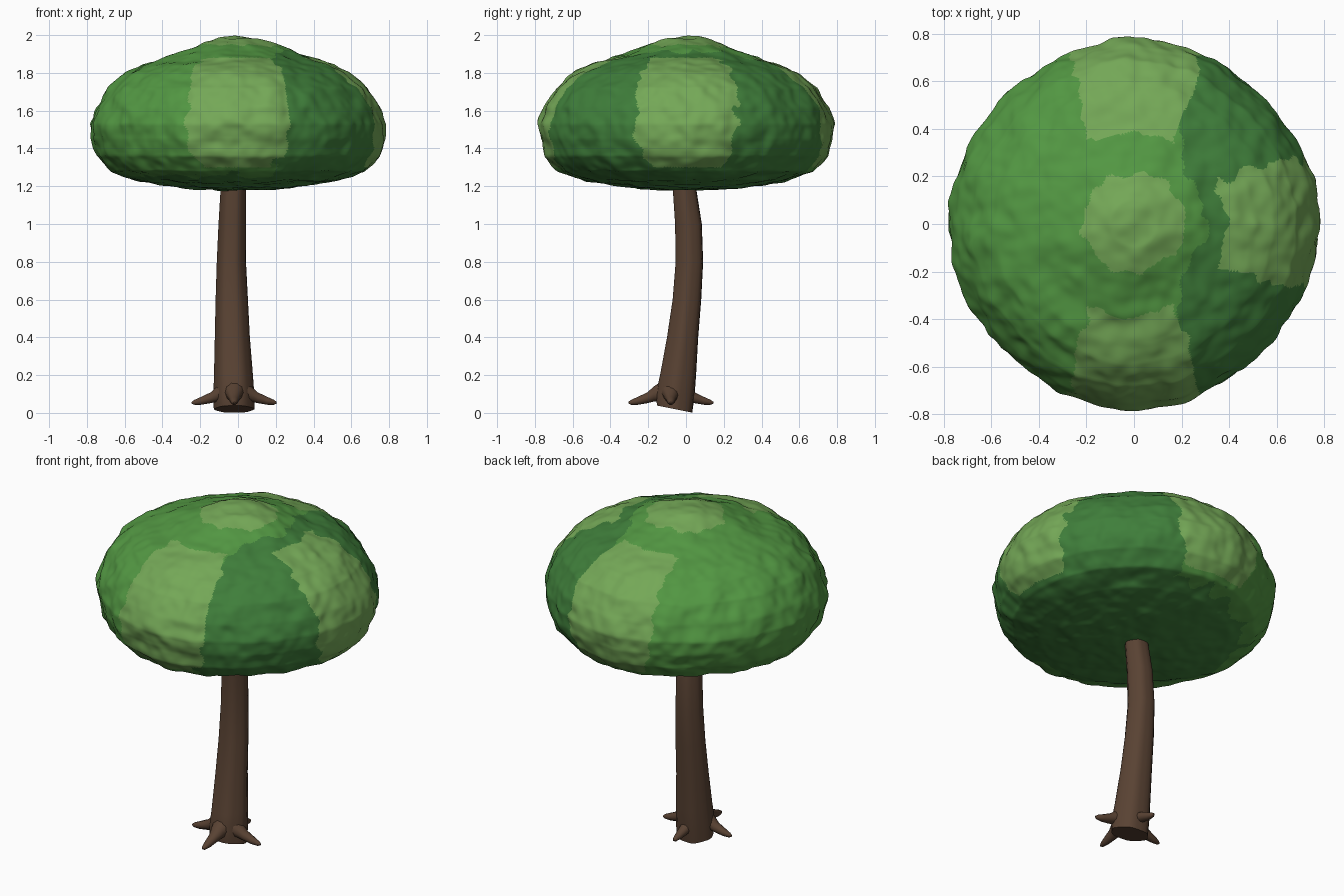
import bpy, bmesh, math
from mathutils import Vector, noise

if "Cube" in bpy.data.objects:
    bpy.data.objects.remove(bpy.data.objects["Cube"])


def material(name, rgb):
    m = bpy.data.materials.new(name)
    m.diffuse_color = (*rgb, 1)
    m.use_nodes = True
    m.node_tree.nodes["Principled BSDF"].inputs["Base Color"].default_value = m.diffuse_color
    return m


BARK = material("bark", (0.10, 0.055, 0.033))
MID = material("leaf_mid", (0.085, 0.31, 0.055))
LIGHT = material("leaf_light", (0.175, 0.39, 0.095))
DARK = material("leaf_dark", (0.05, 0.21, 0.043))


def finish(bm, name, mats):
    me = bpy.data.meshes.new(name)
    bmesh.ops.recalc_face_normals(bm, faces=bm.faces)
    for f in bm.faces:
        f.smooth = True
    bm.to_mesh(me)
    bm.free()
    for m in mats:
        me.materials.append(m)
    ob = bpy.data.objects.new(name, me)
    bpy.context.collection.objects.link(ob)
    return ob


def loft(bm, rings):
    """Skin a list of vertex rings and cap both ends."""
    n = len(rings[0])
    for a, b in zip(rings, rings[1:]):
        for i in range(n):
            bm.faces.new((a[i], a[(i + 1) % n], b[(i + 1) % n], b[i]))
    bm.faces.new(rings[0][::-1])
    bm.faces.new(rings[-1])


# Canopy: an icosphere wrapped onto a mushroom profile (radius, height)
PROFILE = [(0, 1.995), (.1, 1.983), (.2, 1.95), (.3, 1.91), (.41, 1.87), (.5, 1.84),
           (.58, 1.8), (.68, 1.72), (.74, 1.62), (.77, 1.53), (.765, 1.45), (.735, 1.36),
           (.66, 1.28), (.52, 1.23), (.3, 1.195), (.15, 1.182), (0, 1.178)]
lengths = [0]
for a, b in zip(PROFILE, PROFILE[1:]):
    lengths.append(lengths[-1] + math.dist(a, b))


def profile_at(t):
    s = t * lengths[-1]
    for i in range(len(PROFILE) - 1):
        if s <= lengths[i + 1] + 1e-6:
            k = (s - lengths[i]) / (lengths[i + 1] - lengths[i])
            (r0, z0), (r1, z1) = PROFILE[i], PROFILE[i + 1]
            return r0 + k * (r1 - r0), z0 + k * (z1 - z0)
    return PROFILE[-1]


def leaf_index(p):
    """0 mid, 1 light clump, 2 dark clump, with ragged borders."""
    j = noise.noise(p * 14) * 0.035
    r = math.hypot(p.x, p.y)
    if p.z > 1.7 and r < 0.21 + j:
        return 1
    for cx, cy in ((0, -1), (0, 1), (1, 0)):
        out, side = p.x * cx + p.y * cy, p.x * cy - p.y * cx
        h = (p.z - 1.59) / 0.29
        if out > 0.34 + j and abs(h) < 1:
            if abs(side) < 0.27 * (1 - abs(h) ** 3 * 0.35) + j:
                return 1
    if p.z < 1.26 + j:
        return 2
    return 2 if p.x > 0.2 + j and r > 0.3 + j else 0


bm = bmesh.new()
bmesh.ops.create_icosphere(bm, subdivisions=7, radius=1)
for v in bm.verts:
    d = v.co.normalized()
    r, z = profile_at(math.acos(max(-1, min(1, d.z))) / math.pi)
    flat = Vector((d.x, d.y, 0))
    if flat.length > 1e-6:
        flat.normalize()
    p = flat * r + Vector((0, 0, z))
    bump = 0.016 * noise.noise(p * 8) + 0.008 * noise.noise(p * 17)
    # clumps of leaves bulge slightly towards the eight compass directions
    bump += 0.01 * math.cos(4 * math.atan2(d.y, d.x)) * min(1, r / 0.6) ** 2
    v.co = p + Vector((d.x, d.y, d.z * 0.7)) * bump
for f in bm.faces:
    f.material_index = leaf_index(f.calc_center_median())
finish(bm, "canopy", [MID, LIGHT, DARK])

# Trunk: leaning, slightly ribbed tube: (z, centre x, centre y, half x, half y)
TRUNK = [(.02, -.02, -.06, .105, .095), (.1, -.022, -.057, .105, .105),
         (.2, -.024, -.042, .1, .097), (.4, -.03, -.018, .09, .084),
         (.6, -.033, .005, .083, .077), (.8, -.035, .018, .075, .074),
         (1.0, -.03, .013, .071, .072), (1.17, -.025, -.006, .066, .064),
         (1.35, -.015, -.02, .055, .055)]
bm = bmesh.new()
rings = []
N = 24
for k, (z, cx, cy, rx, ry) in enumerate(TRUNK):
    ring = []
    for i in range(N):
        a = 2 * math.pi * i / N
        rib = 1 + 0.035 * math.cos(6 * a + 0.5)
        y = cy + ry * rib * math.sin(a)
        tilt = -0.2 * (y - cy) if k == 0 else 0     # slanted foot
        ring.append(bm.verts.new((cx + rx * rib * math.cos(a), y, z + tilt)))
    rings.append(ring)
loft(bm, rings)
finish(bm, "trunk", [BARK])

# Roots: four tapering spikes
for i, name in enumerate(("right", "back", "left", "front")):
    a = math.pi / 2 * i
    out, side = Vector((math.cos(a), math.sin(a), 0)), Vector((-math.sin(a), math.cos(a), 0))
    bm = bmesh.new()
    rings = []
    for dist, z, rad in ((.05, .115, .055), (.09, .1, .042), (.125, .08, .03),
                         (.175, .064, .022), (.21, .056, .014), (.225, .054, .005)):
        c = Vector((-.02, -.08, z)) + out * dist
        rings.append([bm.verts.new(c + side * rad * math.cos(t) + Vector((0, 0, rad * math.sin(t))))
                      for t in (2 * math.pi * k / 10 for k in range(10))])
    loft(bm, rings)
    finish(bm, name + "_root", [BARK])

# Keep the cut foot of the trunk crisp
for ob in bpy.data.objects:
    if ob.name != "canopy":
        ob.select_set(True)
        bpy.context.view_layer.objects.active = ob
bpy.ops.object.shade_smooth_by_angle(angle=math.radians(45))
